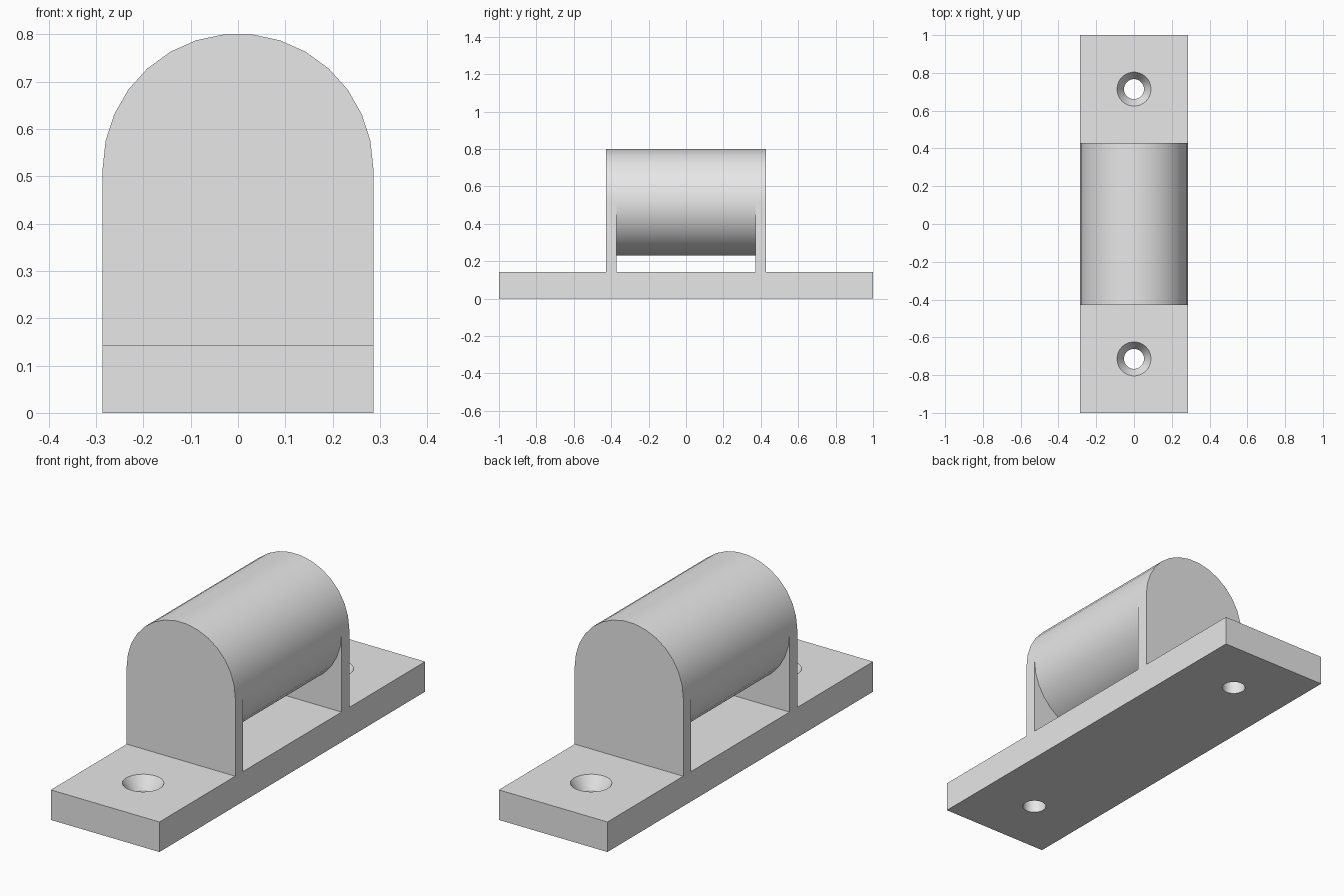
import bpy, bmesh
from math import sin, cos, radians

cube = bpy.data.objects.get("Cube")
if cube:
    bpy.data.objects.remove(cube, do_unlink=True)

HALF_W, BASE_H = 0.286, 0.143            # shared half width, base thickness
AXIS_Z = 0.515                           # height of the barrel axis
Y_OUT, Y_IN = 0.429, 0.371               # outer and inner faces of end plates
HOLE_Y, HOLE_R, SINK_R, SINK_D = 0.714, 0.053, 0.09, 0.06

grey = bpy.data.materials.new("plain_grey")
grey.use_nodes = True
grey.diffuse_color = (0.8, 0.8, 0.8, 1)
grey.node_tree.nodes["Principled BSDF"].inputs["Base Color"].default_value = (0.8, 0.8, 0.8, 1)


def make_object(name, bm):
    bmesh.ops.recalc_face_normals(bm, faces=bm.faces[:])
    mesh = bpy.data.meshes.new(name)
    bm.to_mesh(mesh)
    bm.free()
    mesh.materials.append(grey)
    obj = bpy.data.objects.new(name, mesh)
    bpy.context.collection.objects.link(obj)
    return obj


def activate(obj):
    bpy.ops.object.select_all(action='DESELECT')
    obj.select_set(True)
    bpy.context.view_layer.objects.active = obj


def bridge(bm, a, b):
    """Quads between two open rows of vertices."""
    for i in range(len(a) - 1):
        bm.faces.new((a[i], a[i + 1], b[i + 1], b[i]))


# Base plate
bm = bmesh.new()
bmesh.ops.create_cube(bm, size=1)
for v in bm.verts:
    v.co.x *= 2 * HALF_W
    v.co.y *= 2
    v.co.z = (v.co.z + 0.5) * BASE_H
base = make_object("mounting_base", bm)

# Countersunk screw holes
slope = (SINK_R - HOLE_R) / SINK_D
hole_profile = [(HOLE_R, -0.02), (HOLE_R, BASE_H - SINK_D),
                (SINK_R + 0.02 * slope, BASE_H + 0.02)]
SIDES = 30
bm = bmesh.new()
for y in (-HOLE_Y, HOLE_Y):
    rings = [[bm.verts.new((r * cos(radians(360 * i / SIDES)),
                            y + r * sin(radians(360 * i / SIDES)), z))
              for i in range(SIDES)] for r, z in hole_profile]
    for low, high in zip(rings, rings[1:]):
        bridge(bm, low + low[:1], high + high[:1])
    bm.faces.new(rings[0])
    bm.faces.new(rings[-1])
cutter = make_object("screw_hole_cutter", bm)
cutter.hide_render = True
cut = base.modifiers.new("screw_holes", 'BOOLEAN')
cut.operation = 'DIFFERENCE'
cut.solver = 'EXACT'
cut.object = cutter
activate(base)
bpy.ops.object.modifier_apply(modifier=cut.name)
bpy.data.objects.remove(cutter, do_unlink=True)

# Barrel held between two arched end plates, one continuous skin
bm = bmesh.new()


def arc(y, start, end):
    return [bm.verts.new((HALF_W * sin(radians(a)), y, AXIS_Z + HALF_W * cos(radians(a))))
            for a in range(start, end + 1, 12)]


rows = [arc(y, -90, 90) for y in (-Y_OUT, -Y_IN, Y_IN, Y_OUT)]
feet = [[bm.verts.new((x, y, BASE_H)) for x in (-HALF_W, HALF_W)]
        for y in (-Y_OUT, -Y_IN, Y_IN, Y_OUT)]
for a, b in zip(rows, rows[1:]):
    bridge(bm, a, b)                                     # arched top
under = []
for k, y in ((1, -Y_IN), (2, Y_IN)):
    row = [rows[k][-1]] + arc(y, 102, 258) + [rows[k][0]]
    under.append(row)
    bm.faces.new(row + [feet[k][0], feet[k][1]])         # inner plate face
bridge(bm, *under)                                       # barrel underside
for outer, inner in ((0, 1), (3, 2)):
    bm.faces.new(rows[outer] + feet[outer][::-1])        # outer plate face
    for end, side in ((0, 0), (-1, 1)):
        bm.faces.new((rows[outer][end], rows[inner][end],
                      feet[inner][side], feet[outer][side]))
    bm.faces.new(feet[outer] + feet[inner][::-1])
barrel = make_object("barrel_with_end_plates", bm)

for obj in (base, barrel):
    activate(obj)
    bpy.ops.object.shade_smooth_by_angle(angle=radians(25))
